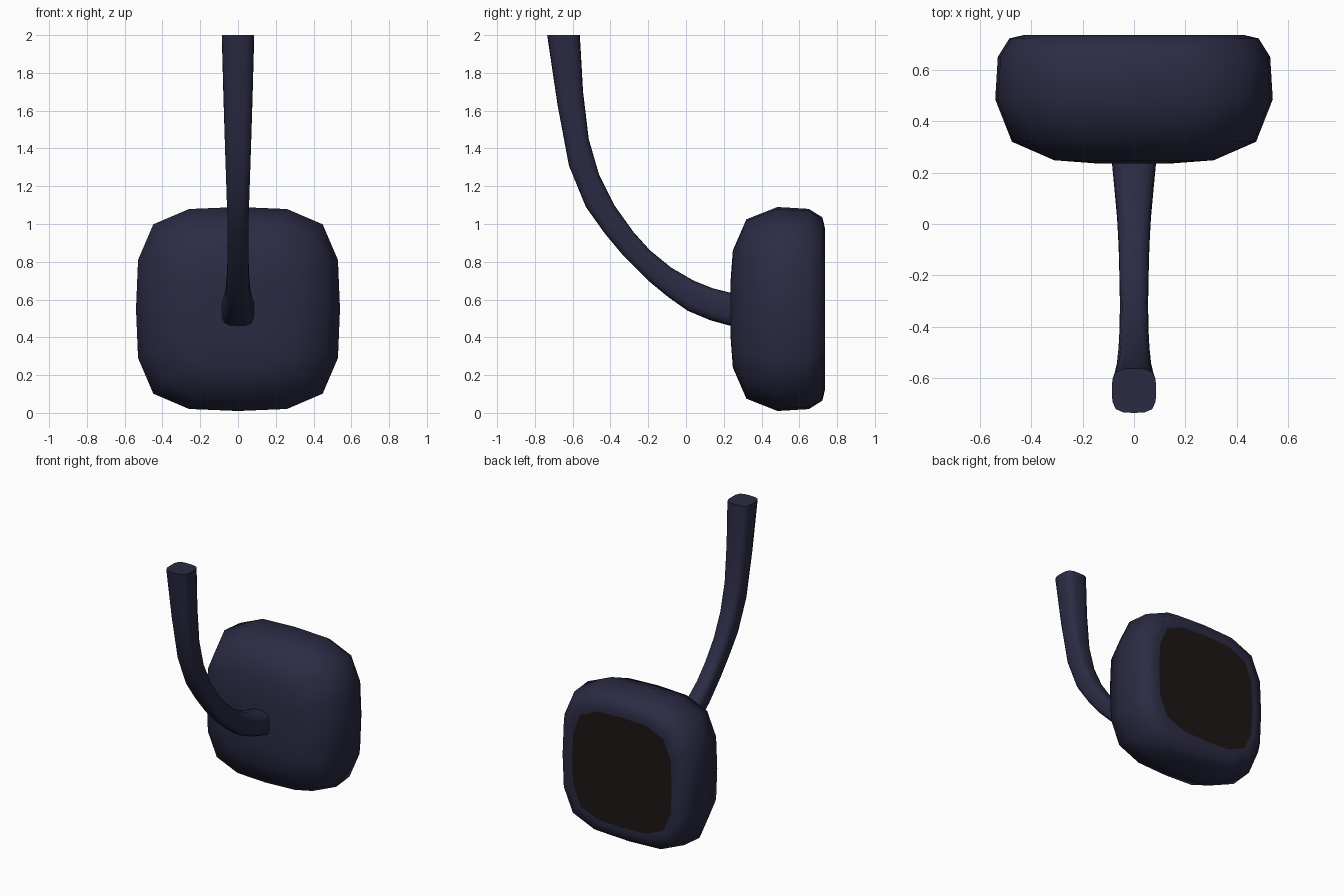
import bpy, bmesh, math

if "Cube" in bpy.data.objects:
    bpy.data.objects.remove(bpy.data.objects["Cube"])


def material(name, rgb):
    m = bpy.data.materials.new(name)
    m.diffuse_color = (*rgb, 1)
    m.use_nodes = True
    m.node_tree.nodes["Principled BSDF"].inputs["Base Color"].default_value = m.diffuse_color
    return m


def loft(name, rings, mat, cap_start=True, cap_end=True, angle=50):
    """Skin a list of equal-length closed rings into one object."""
    bm = bmesh.new()
    vr = [[bm.verts.new(p) for p in ring] for ring in rings]
    n = len(vr[0])
    for a, b in zip(vr, vr[1:]):
        for i in range(n):
            j = (i + 1) % n
            bm.faces.new((a[i], a[j], b[j], b[i]))
    if cap_start:
        bm.faces.new(vr[0][::-1])
    if cap_end:
        bm.faces.new(vr[-1])
    bmesh.ops.recalc_face_normals(bm, faces=bm.faces[:])
    me = bpy.data.meshes.new(name)
    bm.to_mesh(me)
    bm.free()
    ob = bpy.data.objects.new(name, me)
    bpy.context.collection.objects.link(ob)
    me.materials.append(mat)
    bpy.ops.object.select_all(action='DESELECT')
    ob.select_set(True)
    bpy.context.view_layer.objects.active = ob
    bpy.ops.object.shade_smooth_by_angle(angle=math.radians(angle))
    return ob


# 16-sided rounded-square outline, one quadrant rotated four times
QUAD = [(1, 0), (0.98, 0.48), (0.83, 0.83), (0.48, 0.98)]
OUTLINE = []
for k in range(4):
    c, s = [(1, 0), (0, 1), (-1, 0), (0, -1)][k]
    OUTLINE += [(c * u - s * v, s * u + c * v) for u, v in QUAD]

navy = material("navy plastic", (0.024, 0.024, 0.058))
dark = material("dark glass", (0.012, 0.008, 0.008))


def head_ring(r, y):
    return [(u * r, y, 0.55 + v * r) for u, v in OUTLINE]


# Mirror housing: rounded box, open at the glass
HOUSING = [(0.15, 0.236), (0.31, 0.248), (0.475, 0.32), (0.54, 0.485),
           (0.53, 0.65), (0.485, 0.722), (0.43, 0.735), (0.40, 0.735)]
loft("mirror_housing", [head_ring(r, y) for r, y in HOUSING], navy, cap_end=False)

# Mirror glass, flush with the rim
bm = bmesh.new()
face = bm.faces.new([bm.verts.new(p) for p in head_ring(0.40, 0.735)])
face.normal_update()
if face.normal.y < 0:
    face.normal_flip()
me = bpy.data.meshes.new("mirror_glass")
bm.to_mesh(me)
bm.free()
me.materials.append(dark)
bpy.context.collection.objects.link(bpy.data.objects.new("mirror_glass", me))

# Curved arm: outer edge (y, z), inner edge (y, z), half width in x
ARM = [
    (0.30, 0.445, 0.30, 0.625, 0.087),
    (0.24, 0.46, 0.24, 0.635, 0.086),
    (0.13, 0.49, 0.14, 0.66, 0.076),
    (0.01, 0.54, 0.04, 0.70, 0.066),
    (-0.09, 0.61, -0.08, 0.77, 0.060),
    (-0.20, 0.70, -0.19, 0.86, 0.057),
    (-0.33, 0.83, -0.28, 0.96, 0.055),
    (-0.43, 0.95, -0.38, 1.10, 0.056),
    (-0.53, 1.09, -0.46, 1.26, 0.061),
    (-0.62, 1.31, -0.515, 1.45, 0.068),
    (-0.68, 1.63, -0.545, 1.70, 0.077),
    (-0.735, 2.0, -0.562, 2.0, 0.086),
]
rings = []
for y0, z0, y1, z1, w in ARM:
    rings.append([(u * w,
                   (y0 + y1) / 2 + v * (y1 - y0) / 2,
                   (z0 + z1) / 2 + v * (z1 - z0) / 2) for u, v in OUTLINE])
loft("support_arm", rings, navy)
